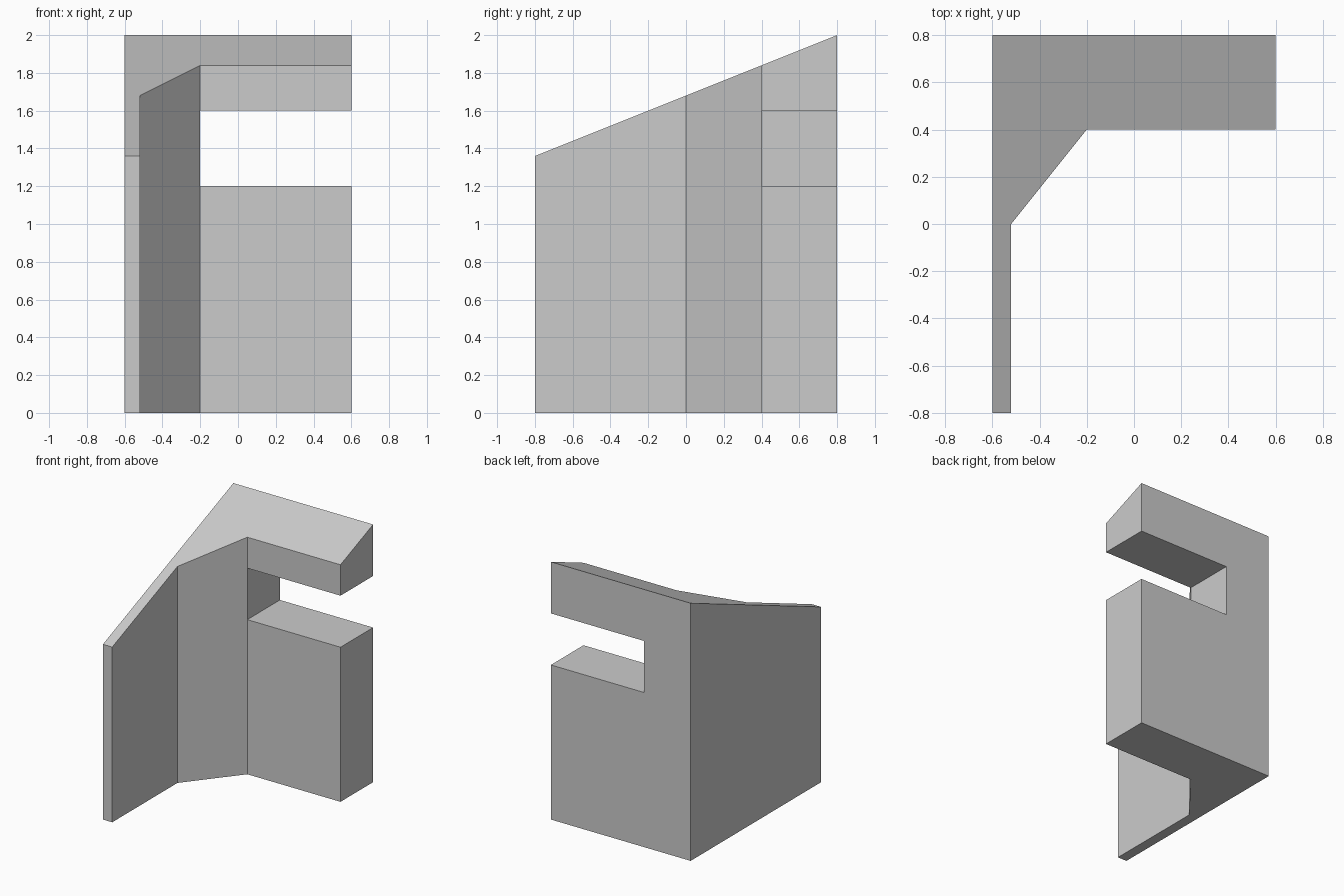
import bpy, bmesh

if "Cube" in bpy.data.objects:
    bpy.data.objects.remove(bpy.data.objects["Cube"])

# Floor plan of the wall: thin side wing, diagonal corner, thick back wall
PLAN = [(-0.6, -0.8), (-0.52, -0.8), (-0.52, 0.0), (-0.2, 0.4),
        (0.6, 0.4), (0.6, 0.8), (-0.6, 0.8)]
SLOT_X, SLOT_LOW, SLOT_HIGH = -0.2, 1.2, 1.6


def roof(y):
    return 1.68 + 0.4 * y


bm = bmesh.new()

# Prism with a sloping top
low = [bm.verts.new((x, y, 0)) for x, y in PLAN]
top = [bm.verts.new((x, y, roof(y))) for x, y in PLAN]
bm.faces.new(low[::-1])
bm.faces.new(top)
for i in range(len(PLAN)):
    j = (i + 1) % len(PLAN)
    bm.faces.new((low[i], low[j], top[j], top[i]))

# Score the slot outline into the walls, then remove the faces inside it
for co, no in (((0, 0, SLOT_LOW), (0, 0, 1)), ((0, 0, SLOT_HIGH), (0, 0, 1)),
               ((SLOT_X, 0, 0), (1, 0, 0))):
    bmesh.ops.bisect_plane(bm, geom=bm.verts[:] + bm.edges[:] + bm.faces[:],
                           dist=1e-5, plane_co=co, plane_no=no)
inside = []
for f in bm.faces:
    c = f.calc_center_median()
    if c.x > SLOT_X + 0.01 and SLOT_LOW < c.z < SLOT_HIGH:
        inside.append(f)
bmesh.ops.delete(bm, geom=inside, context='FACES')


def corner(x, y, z):
    return min(bm.verts, key=lambda v: (v.co.x - x) ** 2 + (v.co.y - y) ** 2 + (v.co.z - z) ** 2)


# Slot floor, ceiling and inner end
for z in (SLOT_LOW, SLOT_HIGH):
    bm.faces.new([corner(x, y, z) for x, y in
                  ((SLOT_X, 0.4), (0.6, 0.4), (0.6, 0.8), (SLOT_X, 0.8))])
bm.faces.new([corner(SLOT_X, y, z) for y, z in
              ((0.4, SLOT_LOW), (0.8, SLOT_LOW), (0.8, SLOT_HIGH), (0.4, SLOT_HIGH))])

# Clean flat faces
bmesh.ops.dissolve_limit(bm, angle_limit=0.01, verts=bm.verts[:], edges=bm.edges[:])
bmesh.ops.recalc_face_normals(bm, faces=bm.faces[:])

mesh = bpy.data.meshes.new("slotted_corner_wall")
bm.to_mesh(mesh)
bm.free()
bpy.context.collection.objects.link(bpy.data.objects.new("slotted_corner_wall", mesh))
